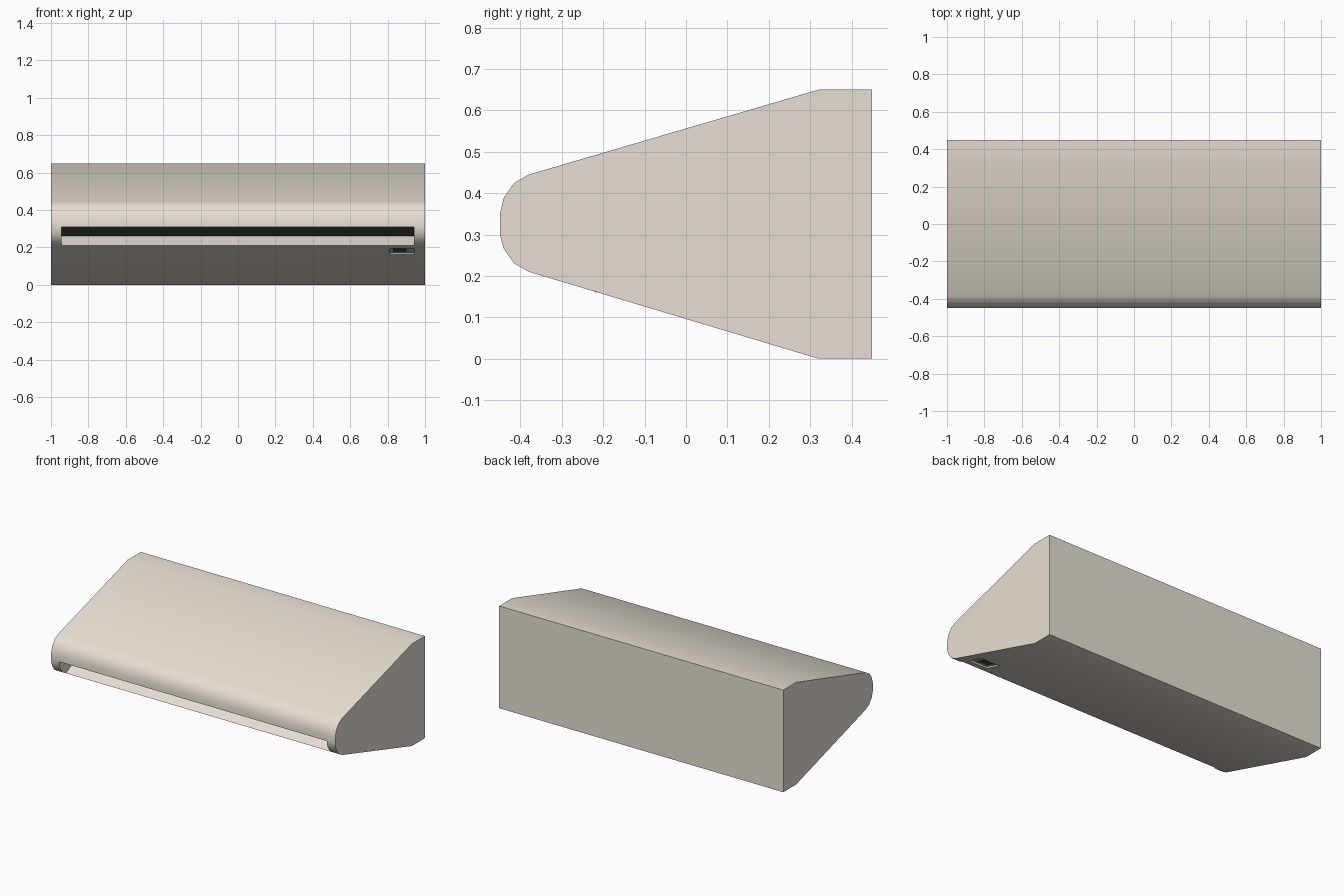
import bpy, bmesh, math

if "Cube" in bpy.data.objects:
    bpy.data.objects.remove(bpy.data.objects["Cube"])

def material(name, rgb):
    m = bpy.data.materials.new(name)
    m.diffuse_color = (*rgb, 1)
    m.use_nodes = True
    m.node_tree.nodes["Principled BSDF"].inputs["Base Color"].default_value = m.diffuse_color
    return m

cream = material("cream_plastic", (0.80, 0.74, 0.66))
black = material("black_interior", (0.006, 0.009, 0.007))
green = material("display_grey_green", (0.50, 0.56, 0.50))
dark = material("display_dark", (0.06, 0.08, 0.07))

def prism(name, profile, x0, x1, mat):
    """Extrude a closed (y, z) profile from x0 to x1."""
    bm = bmesh.new()
    face = bm.faces.new([bm.verts.new((x0, y, z)) for y, z in profile])
    out = bmesh.ops.extrude_face_region(bm, geom=[face])
    verts = [v for v in out["geom"] if isinstance(v, bmesh.types.BMVert)]
    bmesh.ops.translate(bm, verts=verts, vec=(x1 - x0, 0, 0))
    bmesh.ops.recalc_face_normals(bm, faces=bm.faces)
    me = bpy.data.meshes.new(name)
    bm.to_mesh(me)
    bm.free()
    me.materials.append(mat)
    ob = bpy.data.objects.new(name, me)
    bpy.context.collection.objects.link(ob)
    return ob

def cut(target, cutter):
    mod = target.modifiers.new("cut", 'BOOLEAN')
    mod.operation = 'DIFFERENCE'
    mod.solver = 'EXACT'
    mod.object = cutter
    bpy.context.view_layer.objects.active = target
    bpy.ops.object.modifier_apply(modifier=mod.name)
    bpy.data.objects.remove(cutter, do_unlink=True)

# Housing: tapered side profile with a rounded nose
upper = [(0.45, 0.65), (0.32, 0.65), (-0.38, 0.445), (-0.415, 0.425), (-0.44, 0.39), (-0.45, 0.35)]
lower = [(-0.45, 0.30), (-0.44, 0.265), (-0.415, 0.23), (-0.38, 0.21), (0.32, 0.0), (0.45, 0.0)]
housing = prism("housing", upper + lower, -1, 1, cream)

# Air outlet slot with a sloping lower lip
slot = [(-0.5, 0.31), (-0.28, 0.31), (-0.28, 0.262), (-0.382, 0.2106), (-0.39, 0.19), (-0.5, 0.19)]
cut(housing, prism("slot_cutter", slot, -0.945, 0.94, cream))

# Shallow display recess in the sloping underside
slope = math.atan2(0.21, 0.70)
c, s = math.cos(slope), math.sin(slope)

def on_underside(u0, u1, d0, d1):
    """Rectangle along the underside (u) and into the housing (d)."""
    return [(-0.273 + u * c + d * s, 0.178 - u * s + d * c)
            for u, d in ((u0, d0), (u1, d0), (u1, d1), (u0, d1))]

cut(housing, prism("display_cutter", on_underside(-0.06, 0.06, -0.02, 0.012), 0.81, 0.94, cream))

bpy.ops.object.select_all(action='DESELECT')
housing.select_set(True)
bpy.context.view_layer.objects.active = housing
bpy.ops.object.shade_smooth_by_angle(angle=math.radians(30))

# Black back of the outlet
prism("outlet_interior", [(-0.285, 0.262), (-0.285, 0.31), (-0.27, 0.31), (-0.27, 0.262)], -0.945, 0.94, black)

# Display panel, its light rear rim and dark window
prism("display_panel", on_underside(-0.06, 0.06, 0.009, 0.014), 0.81, 0.94, green)
prism("display_rim", on_underside(0.054, 0.06, -0.001, 0.012), 0.81, 0.94, green)
prism("display_window", on_underside(-0.035, 0.035, 0.007, 0.012), 0.83, 0.90, dark)
